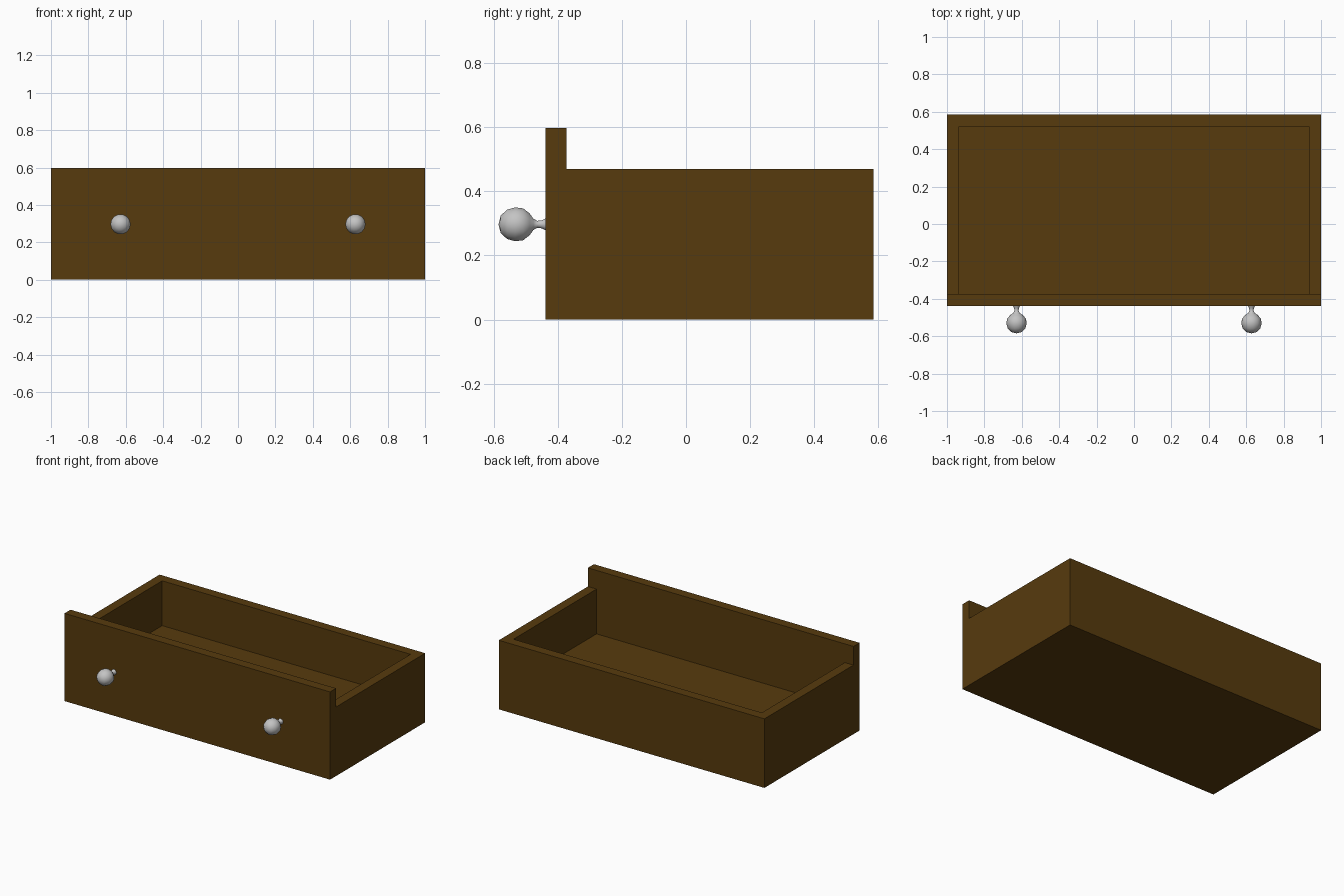
import bpy
import bmesh
import math
from mathutils import Matrix

cube = bpy.data.objects.get("Cube")
if cube:
    bpy.data.objects.remove(cube, do_unlink=True)


def make_material(name, color, roughness):
    mat = bpy.data.materials.new(name)
    mat.use_nodes = True
    mat.diffuse_color = color
    shader = mat.node_tree.nodes["Principled BSDF"]
    shader.inputs["Base Color"].default_value = color
    shader.inputs["Roughness"].default_value = roughness
    return mat


wood = make_material("dark brown wood", (0.095, 0.043, 0.004, 1), 0.7)
metal = make_material("light grey metal", (0.55, 0.55, 0.55, 1), 0.4)


def add_object(name, bm, mat):
    mesh = bpy.data.meshes.new(name)
    bmesh.ops.recalc_face_normals(bm, faces=bm.faces)
    bm.to_mesh(mesh)
    bm.free()
    mesh.materials.append(mat)
    obj = bpy.data.objects.new(name, mesh)
    bpy.context.collection.objects.link(obj)
    return obj


def box(name, low, high):
    """Axis-aligned board between two opposite corners."""
    bm = bmesh.new()
    size = [b - a for a, b in zip(low, high)]
    centre = [(a + b) / 2 for a, b in zip(low, high)]
    bmesh.ops.create_cube(bm, size=1, matrix=Matrix.Translation(centre) @ Matrix.Diagonal((*size, 1)))
    return add_object(name, bm, wood)


FRONT, INNER_FRONT, INNER_BACK, BACK = -0.438, -0.373, 0.52, 0.585
OUTER_X, INNER_X = 1.0, 0.935
PANEL_TOP, WALL_TOP, FLOOR_TOP = 0.597, 0.47, 0.165

# Tall front panel and lower tray boards
box("front_panel", (-OUTER_X, FRONT, 0), (OUTER_X, INNER_FRONT, PANEL_TOP))
box("back_wall", (-OUTER_X, INNER_BACK, 0), (OUTER_X, BACK, WALL_TOP))
box("drawer_floor", (-INNER_X, INNER_FRONT, 0), (INNER_X, INNER_BACK, FLOOR_TOP))
box("left_wall", (INNER_X, INNER_FRONT, 0), (OUTER_X, INNER_BACK, WALL_TOP))
box("right_wall", (-OUTER_X, INNER_FRONT, 0), (-INNER_X, INNER_BACK, WALL_TOP))

# Turned knob: (distance out from the panel, radius)
KNOB_PROFILE = [(0, 0.019), (0.012, 0.013), (0.026, 0.011), (0.038, 0.018), (0.05, 0.035),
                (0.07, 0.051), (0.095, 0.054), (0.12, 0.047), (0.14, 0.028), (0.147, 0)]


def knob(name, x):
    bm = bmesh.new()
    verts = [bm.verts.new((x + r, FRONT - d, 0.297)) for d, r in KNOB_PROFILE]
    edges = [bm.edges.new(pair) for pair in zip(verts, verts[1:])]
    bmesh.ops.spin(bm, geom=verts + edges, cent=(x, 0, 0.297), axis=(0, 1, 0),
                   angle=math.tau, steps=14)
    bmesh.ops.remove_doubles(bm, verts=bm.verts, dist=0.0005)
    obj = add_object(name, bm, metal)
    for face in obj.data.polygons:
        face.use_smooth = True


knob("left_knob", 0.628)
knob("right_knob", -0.628)
